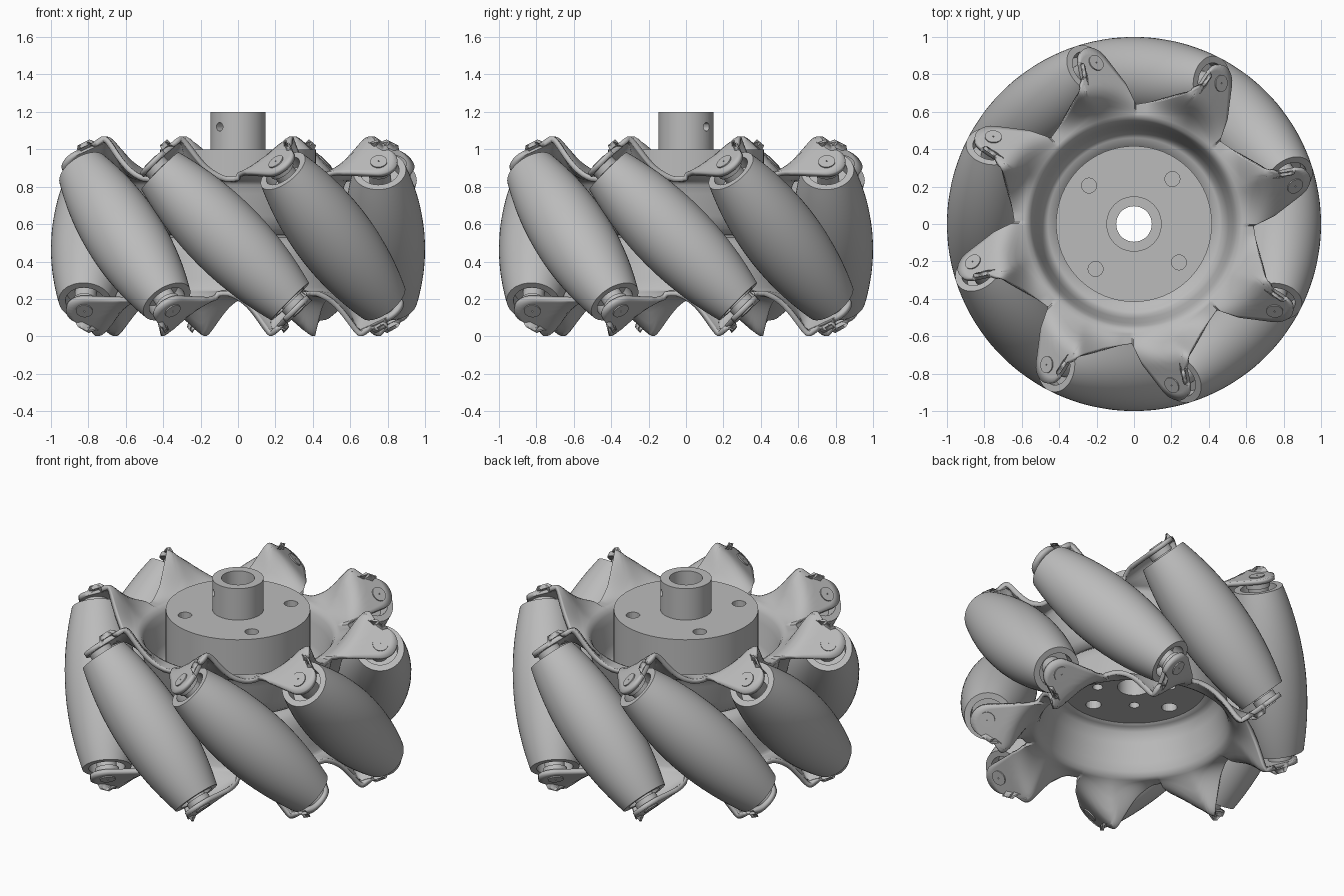
import bpy, bmesh, math
from mathutils import Matrix, Vector

if "Cube" in bpy.data.objects:
    bpy.data.objects.remove(bpy.data.objects["Cube"])

MID = 0.535          # height of the wheel's middle plane
RC = 0.79            # distance of roller centres from the wheel axis
COUNT = 8
STEP = math.tau / COUNT
FIRST = math.radians(40)

grey = bpy.data.materials.new("plain_grey")
grey.use_nodes = True
grey.diffuse_color = (0.5, 0.5, 0.5, 1)
grey.node_tree.nodes["Principled BSDF"].inputs["Base Color"].default_value = (0.5, 0.5, 0.5, 1)


def add_object(name, mesh, matrix=Matrix()):
    obj = bpy.data.objects.new(name, mesh)
    bpy.context.collection.objects.link(obj)
    obj.matrix_world = matrix
    return obj


def finish(name, bm):
    mesh = bpy.data.meshes.new(name)
    bm.to_mesh(mesh)
    bm.free()
    mesh.materials.append(grey)
    return mesh


def smooth(obj, angle=35):
    bpy.ops.object.select_all(action="DESELECT")
    obj.select_set(True)
    bpy.context.view_layer.objects.active = obj
    bpy.ops.object.shade_smooth_by_angle(angle=math.radians(angle))


def lathe(name, profile, steps=48):
    """Spin a closed (radius, height) profile about z."""
    bm = bmesh.new()
    rings = [[bm.verts.new((r * math.cos(a), r * math.sin(a), z)) for r, z in profile]
             for a in (math.tau * i / steps for i in range(steps))]
    n = len(profile)
    for i in range(steps):
        a, b = rings[i], rings[(i + 1) % steps]
        for j in range(n):
            k = (j + 1) % n
            bm.faces.new((a[j], b[j], b[k], a[k]))
    bmesh.ops.recalc_face_normals(bm, faces=bm.faces)
    return finish(name, bm)


# Barrel roller: swept profile that touches the wheel's outer cylinder
def barrel_point(s):
    dist = math.sqrt(RC * RC + s * s / 2)
    rad, slope = 1 - dist, -s / 2 / dist
    return rad * math.sqrt(1 - slope * slope), s - rad * slope


side = [barrel_point(-0.455 + 0.91 * i / 24) for i in range(25)]
end = side[-1][1]
roller_mesh = lathe("roller", [(0.04, -0.42), (0.105, -0.42), (0.105, -end)] + side
                    + [(0.105, end), (0.105, 0.42), (0.04, 0.42)])

# Axle with a bushing at each end
axle_half = [(0.045, 0.568), (0.045, 0.545), (0.07, 0.54), (0.07, 0.5), (0.058, 0.5), (0.058, 0.4)]
axle_mesh = lathe("axle", [(0.004, 0.568)] + axle_half
                  + [(r, -z) for r, z in reversed(axle_half)] + [(0.004, -0.568)], 32)

for i in range(COUNT):
    place = (Matrix.Translation((0, 0, MID)) @ Matrix.Rotation(FIRST + i * STEP, 4, "Z")
             @ Matrix.Translation((RC, 0, 0)) @ Matrix.Rotation(math.radians(45), 4, "X"))
    for label, mesh in (("roller", roller_mesh), ("roller_axle", axle_mesh)):
        smooth(add_object(f"{label}_{i + 1}", mesh, place))


# Flange: a bowl whose rim carries folded tabs square to the roller axles
def resample(points, n):
    pts = [Vector(p) for p in points]
    lens = [(b - a).length for a, b in zip(pts, pts[1:])]
    out, seg, done = [], 0, 0.0
    for i in range(n + 1):
        d = sum(lens) * i / n
        while seg < len(lens) - 1 and d > done + lens[seg]:
            done += lens[seg]
            seg += 1
        out.append(pts[seg].lerp(pts[seg + 1], min(1, (d - done) / lens[seg])))
    return out


def ridge(x, t):
    w = min(1, max(0, (math.hypot(x, t) - 0.57) / 0.2))
    w = w * w * (3 - 2 * w)
    return w * max(0, 0.235 - math.hypot(t + 0.24, 0.02))


START, RIM, RIM_Z, COLS, ROWS = math.radians(-41), 0.58, 0.855, 56, 10
tip = [(RC + 0.1 * math.sin(a), -0.39 - 0.068 * math.cos(a))
       for a in (math.pi * i / 14 for i in range(14))]
outline = resample([(0.64 * math.cos(START), 0.64 * math.sin(START)), (0.6, -0.45)] + tip
                   + [(0.775, -0.3), (0.72, -0.21), (0.675, -0.1),
                      (0.64 * math.cos(START + STEP), 0.64 * math.sin(START + STEP))], COLS)
bowl = [(0.4, 0.565), (0.46, 0.568), (0.485, 0.59), (0.505, 0.65), (0.53, 0.77),
        (0.545, 0.82), (0.56, 0.845)]

bm = bmesh.new()
for tooth in range(COUNT):
    turn = Matrix.Rotation(FIRST + tooth * STEP, 3, "Z")
    grid = []
    for j, edge in enumerate(outline):
        ang = START + STEP * j / COLS
        ray = Vector((math.cos(ang), math.sin(ang)))
        col = [(*(ray * r), z) for r, z in bowl]
        for k in range(ROWS + 1):
            p = (ray * RIM).lerp(edge, k / ROWS)
            lift = ridge(p.x, p.y) if 0 < j < COLS else 0
            col.append((p.x, p.y, RIM_Z + lift))
        grid.append([bm.verts.new(turn @ Vector(c)) for c in col])
    for a, b in zip(grid, grid[1:]):
        for k in range(len(a) - 1):
            bm.faces.new((a[k], a[k + 1], b[k + 1], b[k]))
bmesh.ops.remove_doubles(bm, verts=bm.verts, dist=0.0005)
flange_mesh = finish("flange", bm)

flip = (Matrix.Translation((0, 0, MID)) @ Matrix.Rotation(FIRST, 4, "Z")
        @ Matrix.Rotation(math.pi, 4, "X") @ Matrix.Rotation(-FIRST, 4, "Z")
        @ Matrix.Translation((0, 0, -MID)))
for name, matrix in (("top_flange", Matrix()), ("bottom_flange", flip)):
    flange = add_object(name, flange_mesh, matrix)
    smooth(flange, 40)
    shell = flange.modifiers.new("thickness", "SOLIDIFY")
    shell.thickness = 0.028
    shell.offset = -1

# Hub: broad disc with a shaft collar, bored through
hub = add_object("hub", lathe("hub", [(0.095, 0.5), (0.417, 0.5), (0.417, 1.0), (0.148, 1.0),
                                      (0.148, 1.2), (0.095, 1.2)], 64))

# Bolt holes and collar set-screw hole
cut = bmesh.new()


def drill(radius, depth, matrix):
    bmesh.ops.create_cone(cut, cap_ends=True, segments=24, radius1=radius, radius2=radius,
                          depth=depth, matrix=matrix)


for i in range(4):
    for deg, r, rad, z in ((49.5, 0.316, 0.04, 1.0), (9, 0.31, 0.045, 0.5), (49.5, 0.21, 0.03, 0.5)):
        a = math.radians(deg + 90 * i)
        drill(rad, 0.4, Matrix.Translation((r * math.cos(a), r * math.sin(a), z)))
drill(0.023, 0.5, Matrix.Translation((0, 0, 1.12)) @ Matrix.Rotation(math.radians(48), 4, "Z")
      @ Matrix.Rotation(math.pi / 2, 4, "Y"))
cutter = add_object("hole_cutter", finish("hole_cutter", cut))
cutter.hide_render = True
cutter.hide_set(True)
holes = hub.modifiers.new("holes", "BOOLEAN")
holes.operation = "DIFFERENCE"
holes.solver = "EXACT"
holes.object = cutter
smooth(hub)
